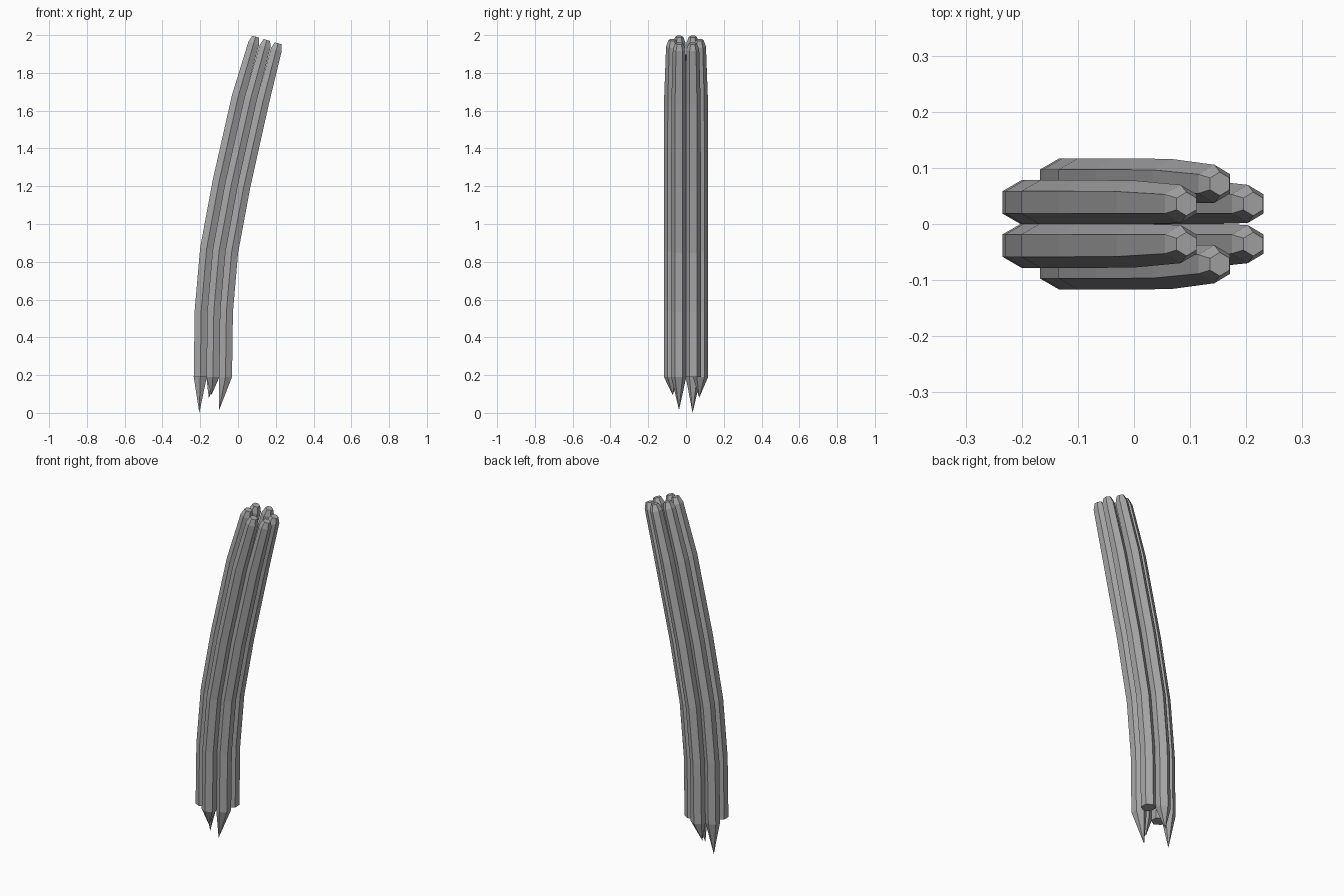
import bpy, bmesh, math
from mathutils import Vector

cube = bpy.data.objects.get("Cube")
if cube:
    bpy.data.objects.remove(cube, do_unlink=True)

grey = bpy.data.materials.new("plain grey")
grey.use_nodes = True
GREY = (0.4, 0.4, 0.4, 1)
grey.diffuse_color = GREY
grey.node_tree.nodes["Principled BSDF"].inputs["Base Color"].default_value = GREY

SIDES = 6
RING = 0.077
# Bundle centre line: x, z, strand radius, ring scale
PATH = [(-0.133, 0.19, 0.04, 1), (-0.128, 0.54, 0.04, 1), (-0.1, 0.86, 0.04, 1),
        (-0.035, 1.21, 0.04, 1), (0.066, 1.66, 0.039, 1),
        (0.143, 1.94, 0.034, 0.93), (0.153, 1.974, 0.021, 0.93)]


def axis_at(i):
    """Unit vector across the bundle, square to the bent centre line."""
    if i == 0:
        return Vector((1, 0, 0))
    a = PATH[i - 1]
    b = PATH[min(i + 1, len(PATH) - 1)]
    return Vector((b[1] - a[1], 0, a[0] - b[0])).normalized()


def strand(name, angle, tip=None):
    """Six-sided strand following the bend, with a pointed or flat lower end."""
    bm = bmesh.new()
    rings = []
    for i, (x, z, radius, spread) in enumerate(PATH):
        across = axis_at(i)
        side = Vector((0, 1, 0))
        centre = Vector((x, 0, z)) + RING * spread * (
            across * math.cos(angle) + side * math.sin(angle))
        ring = []
        for k in range(SIDES):
            t = math.pi / 2 + math.tau * k / SIDES
            ring.append(bm.verts.new(
                centre + radius * (across * math.cos(t) + side * math.sin(t))))
        rings.append(ring)
    for low, high in zip(rings, rings[1:]):
        for k in range(SIDES):
            n = (k + 1) % SIDES
            bm.faces.new((low[k], low[n], high[n], high[k]))
    bm.faces.new(rings[-1])
    if tip:
        point = bm.verts.new(tip)
        for k in range(SIDES):
            bm.faces.new((rings[0][(k + 1) % SIDES], rings[0][k], point))
    else:
        bm.faces.new(rings[0][::-1])
    bmesh.ops.recalc_face_normals(bm, faces=bm.faces)
    mesh = bpy.data.meshes.new(name)
    bm.to_mesh(mesh)
    bm.free()
    mesh.materials.append(grey)
    bpy.context.collection.objects.link(bpy.data.objects.new(name, mesh))


# Ring of strands: four sharpened, two cut flat
STRANDS = [("inner_back_strand", 30, None),
           ("middle_back_strand", 90, (-0.155, 0.07, 0.08)),
           ("outer_back_strand", 150, (-0.205, 0.035, 0)),
           ("outer_front_strand", 210, None),
           ("middle_front_strand", 270, (-0.14, -0.07, 0.095)),
           ("inner_front_strand", 330, (-0.1, -0.037, 0.015))]
for name, degrees, tip in STRANDS:
    strand(name, math.radians(degrees), tip)
